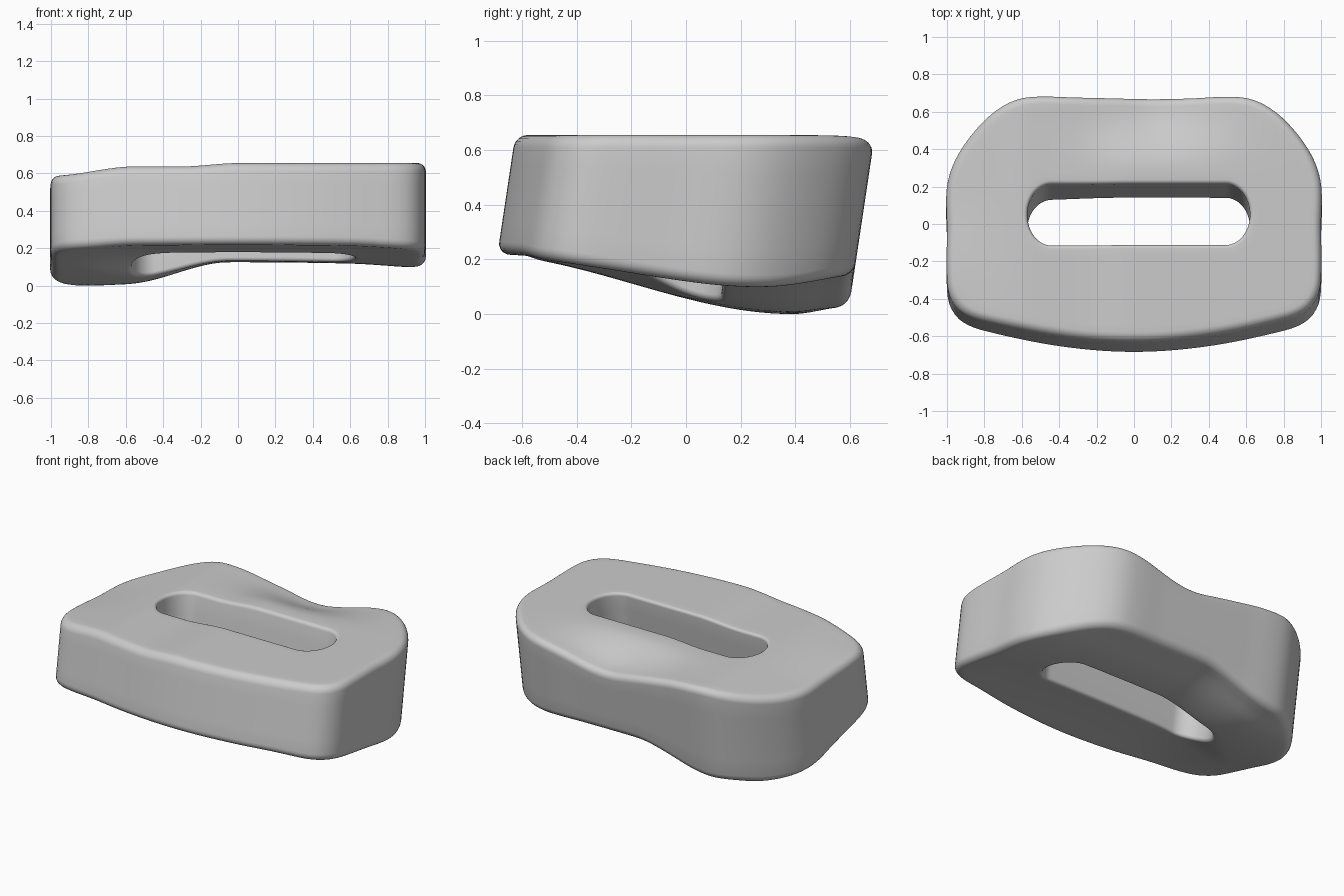
import bpy, bmesh, math
from mathutils import Vector

cube = bpy.data.objects.get("Cube")
if cube:
    bpy.data.objects.remove(cube)

SIDES = 180      # points around the outline
LEAN = 0.15      # backward lean of all walls per unit of height


def ramp(a, b, v):
    t = min(1, max(0, (v - a) / (b - a)))
    return t * t * (3 - 2 * t)


# Gently wavy top surface with a dip in the middle of the back
def top(x, y):
    z = 0.655 - 0.018 * ramp(0, -0.3, x)
    z -= (0.05 + 0.025 * ramp(-0.4, 0.2, y)) * ramp(-0.55, -1, x)
    z -= 0.1 * ramp(0.25, 0.62, y) * math.exp(-((x - 0.11) / 0.34) ** 2)
    return z


# Underside: slopes down to the back, with a deeper lobe on the -x side
def bottom(x, y):
    deep = 0.22 - 0.22 * ramp(-0.75, 0.45, y) + 0.015 * ramp(0.45, 0.6, y)
    deep += 0.01 * ramp(-0.8, -0.5, x)
    shallow = 0.22 - 0.115 * ramp(-0.72, 0.35, y) + 0.02 * ramp(0.35, 0.65, y)
    shallow += 0.02 * max(0, 1 - x * x) * ramp(-0.6, -0.1, y) - 0.01 * ramp(0.6, 0.95, x)
    start = -0.6 - 0.3 * ramp(0.2, -0.2, y)
    w = ramp(start, start + 0.55, x)
    return deep * (1 - w) + shallow * w


# Outer outline: mirrored control points, splined and evenly resampled
half = [(0, -.663), (.4, -.632), (.8, -.548), (.92, -.497), (.98, -.42), (1, -.32),
        (1, -.05), (1, .18), (.95, .335), (.83, .5), (.7, .605), (.57, .648),
        (.3, .65), (0, .65)]
ctrl = [Vector(p) for p in half + [(-x, y) for x, y in half[-2:0:-1]]]


def spline(points, steps=16):
    out, n = [], len(points)
    for i in range(n):
        p, q, r, s = (points[(i + k) % n] for k in (-1, 0, 1, 2))
        # Tangents scaled by segment length keep the corners free of overshoot
        seg = (r - q).length
        m0 = (r - p).normalized() * seg
        m1 = (s - q).normalized() * seg
        for k in range(steps):
            t = k / steps
            h = t * t * (3 - 2 * t)
            out.append(q * (1 - h) + r * h + m0 * t * (1 - t) ** 2 - m1 * t * t * (1 - t))
    return out


def resample(points, count):
    loop = points + [points[0]]
    lengths = [(b - a).length for a, b in zip(loop, loop[1:])]
    step, out, i, start = sum(lengths) / count, [], 0, 0
    for k in range(count):
        while start + lengths[i] < k * step:
            start += lengths[i]
            i += 1
        out.append(loop[i].lerp(loop[i + 1], (k * step - start) / lengths[i]))
    return out


outer = resample(spline(ctrl), SIDES)


# Slot outline: a blunt-ended stadium matched point by point to the outer outline
def slot_point(p):
    core = Vector((min(0.49, max(-0.44, p.x)), 0.015))
    direction = (p - core).normalized()
    return core + Vector((direction.x * 0.13, direction.y * 0.163))


inner = [slot_point(p) for p in outer]

# Cross-section of the band: (start side, inset, surface blend 0 top..1 bottom, drop)
R_OUT, R_IN, ARC, FLAT, WALL = 0.045, 0.02, 6, 12, 5


def corner(side, radius, surface):
    return [(side, radius * (1 - math.sin(a)), surface, radius * (1 - math.cos(a)))
            for a in (math.pi / 2 * k / ARC for k in range(ARC + 1))]


def flat(surface):
    return [("across", k / FLAT, surface, 0) for k in range(1, FLAT)]


def wall(side, values):
    return [(side, 0, k / WALL, None) for k in values]


section = (corner("outer", R_OUT, 0) + wall("outer", range(1, WALL))
           + corner("outer", R_OUT, 1)[::-1] + flat(1)
           + corner("inner", R_IN, 1) + wall("inner", range(WALL - 1, 0, -1))
           + corner("inner", R_IN, 0)[::-1] + flat(0)[::-1])


def place(o, i, side, amount, surface, drop):
    direction = (i - o).normalized()
    radius = R_IN if side == "inner" else R_OUT
    if side == "outer":
        p = o + direction * amount
    elif side == "inner":
        p = i - direction * amount
    else:
        p = (o + direction * R_OUT).lerp(i - direction * R_IN, amount)
    high, low = top(*p), bottom(*p)
    if drop is None:
        z = (high - radius) * (1 - surface) + (low + radius) * surface
    else:
        z = low + drop if surface else high - drop
    return (p.x, p.y + LEAN * (z - 0.4), z)


bm = bmesh.new()
rings = [[bm.verts.new(place(o, i, *s)) for s in section] for o, i in zip(outer, inner)]
for j in range(SIDES):
    a, b = rings[j], rings[(j + 1) % SIDES]
    for k in range(len(section)):
        n = (k + 1) % len(section)
        bm.faces.new((a[k], a[n], b[n], b[k]))
bmesh.ops.recalc_face_normals(bm, faces=bm.faces)

mesh = bpy.data.meshes.new("slotted_block")
bm.to_mesh(mesh)
bm.free()
block = bpy.data.objects.new("slotted_block", mesh)
bpy.context.collection.objects.link(block)

# Plain grey finish
grey = bpy.data.materials.new("plain_grey")
grey.use_nodes = True
colour = (0.6, 0.6, 0.6, 1)
grey.diffuse_color = colour
grey.node_tree.nodes["Principled BSDF"].inputs["Base Color"].default_value = colour
mesh.materials.append(grey)

bpy.context.view_layer.objects.active = block
block.select_set(True)
bpy.ops.object.shade_smooth_by_angle(angle=math.radians(40))
